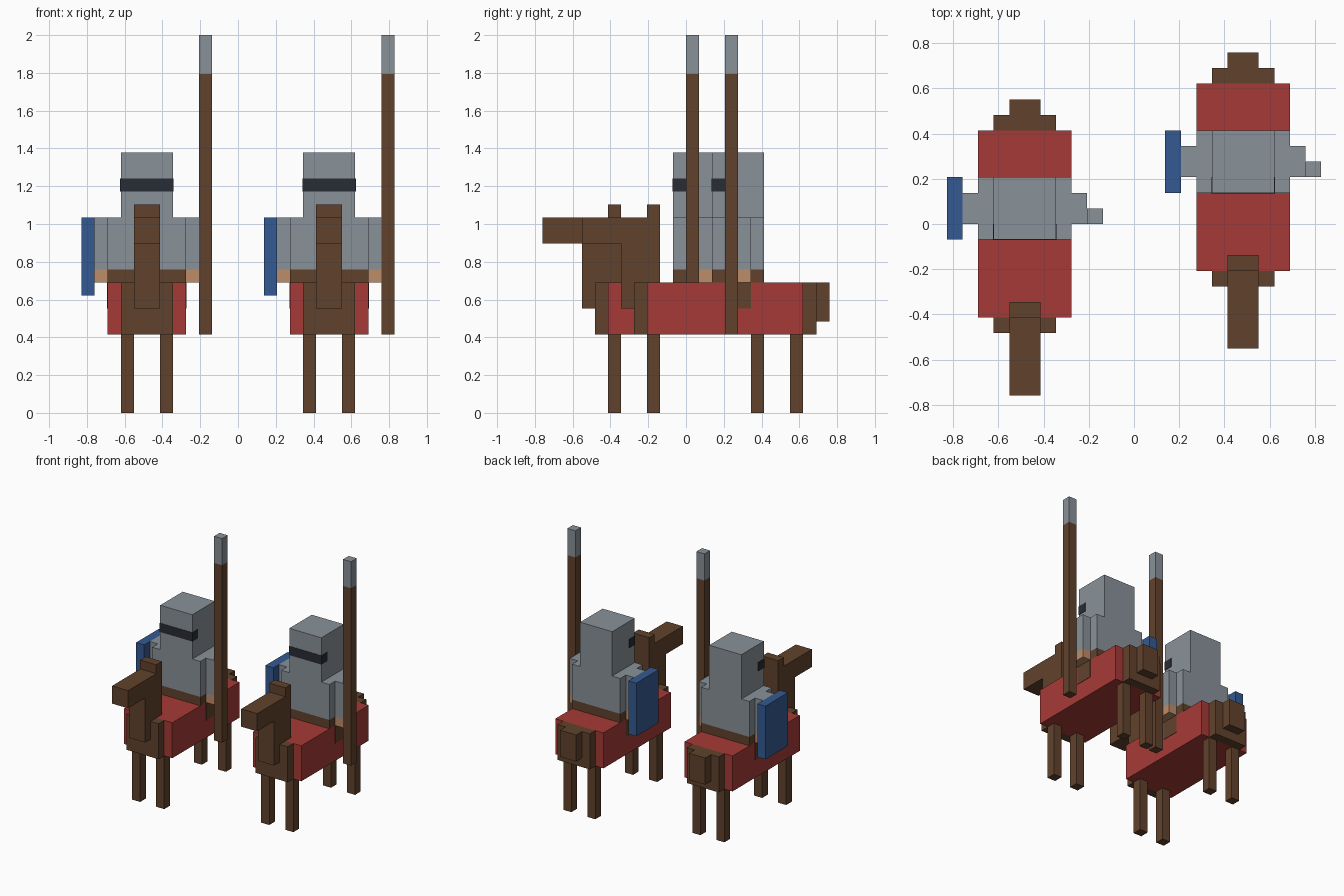
import bpy

if "Cube" in bpy.data.objects:
    bpy.data.objects.remove(bpy.data.objects["Cube"])

U = 2 / 29   # one block unit
E = 0.04     # tiny proudness (in units) of painted plates


def material(name, r, g, b):
    lin = [((c / 255 + 0.055) / 1.055) ** 2.4 for c in (r, g, b)]
    m = bpy.data.materials.new(name)
    m.diffuse_color = (*lin, 1)
    m.use_nodes = True
    m.node_tree.nodes["Principled BSDF"].inputs["Base Color"].default_value = m.diffuse_color
    return m


STEEL = material("steel grey", 137, 145, 153)
RED = material("cloth red", 166, 58, 54)
BROWN = material("horse brown", 97, 66, 44)
BLUE = material("shield blue", 52, 90, 146)
DARK = material("visor dark", 42, 44, 54)
SKIN = material("skin tan", 190, 140, 106)


def box(name, mat, x, y, z, origin):
    """Box given by (min, max) ranges in block units, relative to origin."""
    verts = [((i + origin[0]) * U, (j + origin[1]) * U, k * U)
             for k in z for j in y for i in x]
    faces = [(0, 2, 3, 1), (4, 5, 7, 6), (0, 1, 5, 4),
             (2, 6, 7, 3), (0, 4, 6, 2), (1, 3, 7, 5)]
    mesh = bpy.data.meshes.new(name)
    mesh.from_pydata(verts, [], faces)
    mesh.materials.append(mat)
    bpy.context.collection.objects.link(bpy.data.objects.new(name, mesh))


def mirrored(name, mat, x, y, z, origin):
    box(name + "_left", mat, (-x[1], -x[0]), y, z, origin)
    box(name + "_right", mat, x, y, z, origin)


def rider(o):
    # horse
    box("horse_blanket", RED, (-3, 3), (-6, 6), (6, 10), o)
    box("horse_chest", BROWN, (-2, 2), (-7, -6), (6, 10), o)
    box("horse_neck", BROWN, (-1, 1), (-8, -5), (8, 13), o)
    box("horse_head", BROWN, (-1, 1), (-11, -5), (13, 15), o)
    box("horse_ears", BROWN, (-1, 1), (-6, -5), (15, 16), o)
    box("horse_rump", BROWN, (-2, 2), (6, 7), (6, 10), o)
    box("horse_tail", BROWN, (-1, 1), (7, 8), (7, 10), o)
    mirrored("front_leg", BROWN, (1, 2), (-6, -5), (0, 6), o)
    mirrored("back_leg", BROWN, (1, 2), (5, 6), (0, 6), o)
    # knight
    mirrored("boot", BROWN, (2, 3 + E), (0, 2), (8, 10), o)
    box("belt", BROWN, (-3, 3), (-1, 3), (10, 11), o)
    box("torso", STEEL, (-3, 3), (-1, 3), (11, 15), o)
    mirrored("arm", STEEL, (3, 4), (0, 2), (11, 15), o)
    mirrored("hand", SKIN, (3, 4), (0, 2), (10, 11), o)
    box("helmet", STEEL, (-2, 2), (-1, 3), (15, 20), o)
    box("visor_slit", DARK, (-2 - E, 2 + E), (-1 - E, 0), (17, 18), o)
    # equipment
    box("shield", BLUE, (-5, -4), (-1, 3), (9, 15), o)
    box("lance_shaft", BROWN, (4, 5), (0, 1), (6, 26), o)
    box("lance_tip", STEEL, (4, 5), (0, 1), (26, 29), o)


# two riders, the second one set back
for origin in ((-7, 0), (7, 3)):
    rider(origin)
